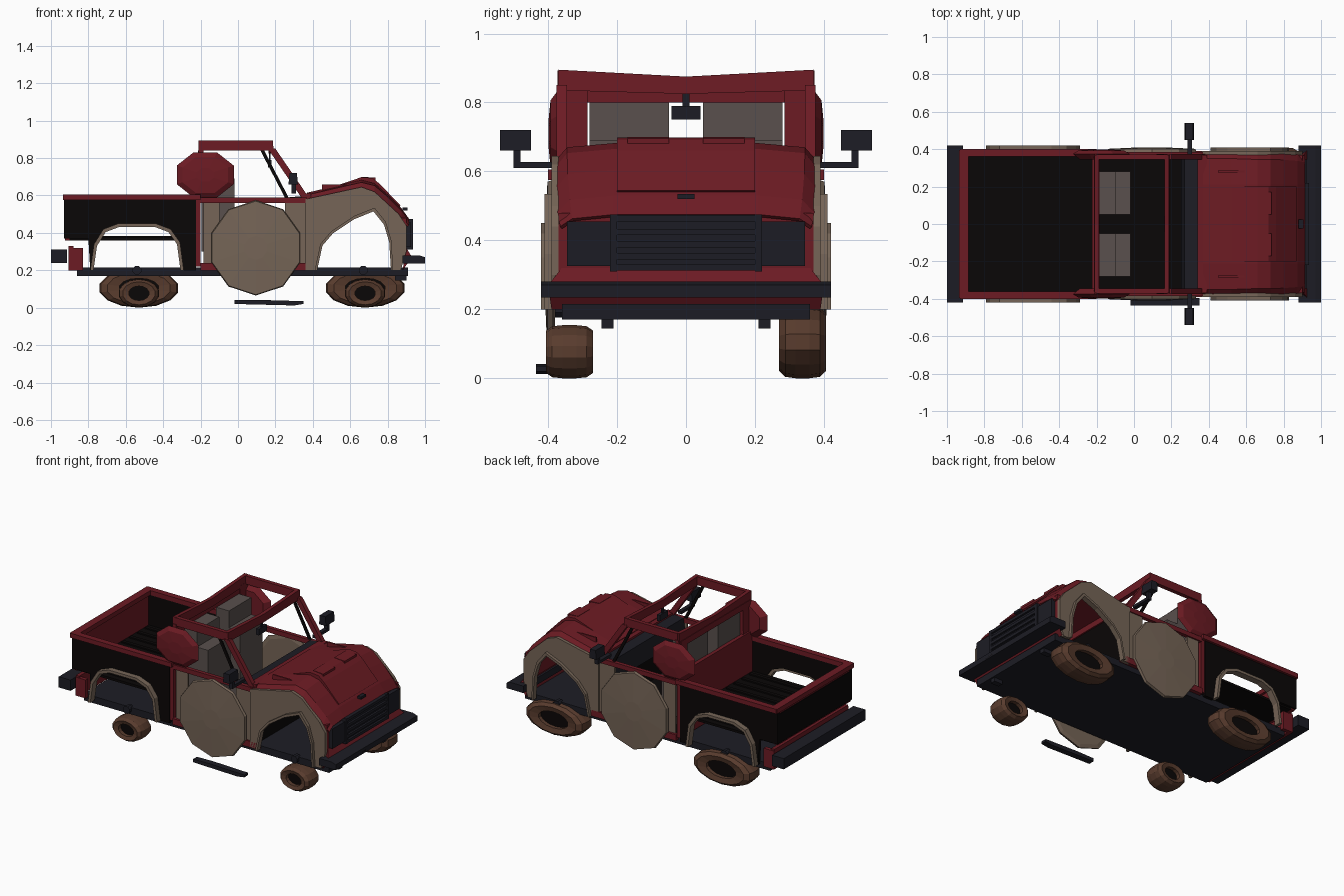
import bpy, bmesh, math

if "Cube" in bpy.data.objects:
    bpy.data.objects.remove(bpy.data.objects["Cube"])

def mat(name, r, g, b):
    m = bpy.data.materials.new(name)
    m.diffuse_color = (r, g, b, 1)
    m.use_nodes = True
    m.node_tree.nodes["Principled BSDF"].inputs["Base Color"].default_value = m.diffuse_color
    return m

RED = mat("red_paint", .15, .011, .017)
BEIGE = mat("beige_panel", .18, .13, .095)
BROWN = mat("brown_rubber", .1, .045, .027)
NAVY = mat("dark_trim", .012, .012, .018)
BLACK = mat("black_panel", .003, .002, .002)
SEAT = mat("seat_cloth", .1, .08, .075)

def mesh(name, verts, faces, m):
    me = bpy.data.meshes.new(name)
    bm = bmesh.new()
    vs = [bm.verts.new(v) for v in verts]
    for f in faces:
        bm.faces.new([vs[i] for i in f])
    bmesh.ops.recalc_face_normals(bm, faces=bm.faces)
    bm.to_mesh(me)
    bm.free()
    ob = bpy.data.objects.new(name, me)
    bpy.context.collection.objects.link(ob)
    me.materials.append(m)
    return ob

def prism(name, pts, y0, y1, m):
    """Extrude an (x, z) outline along y."""
    n = len(pts)
    v = [(x, y, z) for y in (y0, y1) for x, z in pts]
    f = [list(range(n)), list(range(n, 2 * n))]
    f += [(i, (i + 1) % n, n + (i + 1) % n, n + i) for i in range(n)]
    return mesh(name, v, f, m)

def box(name, x0, x1, y0, y1, z0, z1, m):
    return prism(name, [(x0, z0), (x1, z0), (x1, z1), (x0, z1)], y0, y1, m)

def lathe(name, profile, c, ax, az, seg, m, closed=True):
    """Spin a (radius, y) profile round the y axis, squashed to ax by az."""
    n = len(profile)
    v = []
    for s in range(seg):
        a = 2 * math.pi * (s + .5) / seg
        v += [(c[0] + r * ax * math.cos(a), c[1] + y, c[2] + r * az * math.sin(a))
              for r, y in profile]
    f = []
    for s in range(seg):
        t = (s + 1) % seg
        for i in range(n if closed else n - 1):
            j = (i + 1) % n
            f.append((s * n + i, s * n + j, t * n + j, t * n + i))
    if not closed:
        f += [[s * n for s in range(seg)], [s * n + n - 1 for s in range(seg)]]
    return mesh(name, v, f, m)

def strip(name, pts, c, k, y0, y1, m):
    """Arch trim: outline plus a copy shrunk towards c."""
    inner = [(c[0] + (x - c[0]) * k, c[1] + (z - c[1]) * k) for x, z in pts]
    return prism(name, pts + inner[::-1], y0, y1, m)

rear_arch = [(-.79, .2), (-.77, .34), (-.72, .42), (-.64, .45), (-.44, .45),
             (-.36, .42), (-.31, .35), (-.29, .2)]
front_arch = [(.41, .2), (.44, .34), (.5, .41), (.62, .49), (.73, .535),
              (.79, .46), (.82, .36), (.83, .2)]

# chassis slab, bumpers
box("chassis", -.86, .91, -.36, .36, .17, .215, NAVY)
box("rear_bumper", -1, -.915, -.42, .42, .24, .31, NAVY)
prism("front_bumper", [(.88, .235), (1, .235), (1, .27), (.97, .28), (.88, .28)], -.42, .42, NAVY)
# bed floor, ribs and tailgate
box("bed_floor", -.9, -.22, -.37, .37, .36, .375, BLACK)
for i in range(9):
    y = -.32 + i * .08
    box("bed_rib", -.89, -.24, y - .012, y + .012, .373, .383, BLACK)
box("tailgate", -.925, -.9, -.375, .375, .36, .58, RED)
box("tailgate_skin", -.93, -.924, -.37, .37, .37, .56, BLACK)
box("tailgate_sill", -.905, -.88, -.38, .38, .2, .33, RED)
box("tailgate_rail", -.935, -.885, -.395, .395, .575, .605, RED)

# cab rear wall with window opening, front wall, floor
box("cab_rear_wall", -.225, -.2, -.38, .38, .22, .64, RED)
box("rear_header", -.215, -.19, -.36, .36, .8, .84, RED)
box("cab_floor", -.2, .38, -.36, .36, .215, .235, BLACK)
box("firewall", .36, .38, -.36, .36, .22, .6, BLACK)
prism("dashboard", [(.25, .47), (.37, .47), (.38, .6), (.27, .59)], -.36, .36, NAVY)
box("cowl", .34, .39, -.37, .37, .57, .61, RED)

# roof ring: cross beams dip in the middle
for name, x in (("roof_rear_beam", -.2), ("roof_front_beam", .175)):
    sec = [(-.37, .835, .895), (0, .825, .875), (.37, .835, .895)]
    v = [p for y, a, b in sec for p in
         ((x - .012, y, a), (x + .015, y, a), (x + .012, y, b), (x - .012, y, b))]
    f = [(0, 1, 2, 3), (8, 9, 10, 11)]
    f += [(s * 4 + i, s * 4 + (i + 1) % 4, s * 4 + 4 + (i + 1) % 4, s * 4 + 4 + i)
          for s in range(2) for i in range(4)]
    mesh(name, v, f, RED)
box("rear_view_mirror", .16, .18, -.042, .042, .75, .79, NAVY)
box("mirror_stem", .165, .175, -.01, .01, .79, .83, NAVY)

# parts found on both sides
for s in (-1, 1):
    def pr(name, pts, a, b, m):
        return prism(name, pts, s * a, s * b, m)
    def bx(name, x0, x1, a, b, z0, z1, m):
        return box(name, x0, x1, s * a, s * b, z0, z1, m)
    pr("bed_side", [(-.93, .58), (-.93, .37), (-.8, .37), (-.79, .2)] + rear_arch[1:]
       + [(-.225, .2), (-.225, .58)], .365, .385, BLACK)
    bx("bed_rail", -.93, -.2, .36, .4, .575, .605, RED)
    bx("rear_corner", -.905, -.83, .36, .385, .2, .32, RED)
    strip("rear_arch_trim", rear_arch, (-.54, .2), .93, s * .375, s * .42, BEIGE)
    # fender panel and arch trim
    pr("front_fender", [(.36, .2), (.36, .58), (.66, .645), (.73, .62), (.86, .5), (.9, .44),
                        (.9, .3), (.87, .2)] + front_arch[::-1], .37, .39, BEIGE)
    strip("front_arch_trim", front_arch, (.63, .2), .94, s * .375, s * .41, BEIGE)
    bx("rocker_panel", -.2, .42, .365, .39, .2, .24, RED)
    bx("belt_line", -.2, .37, .36, .385, .56, .59, RED)
    bx("door_rear_skin", -.185, -.1, .36, .375, .235, .57, BEIGE)
    bx("door_front_skin", .25, .37, .365, .378, .235, .57, BEIGE)
    bx("roof_rail", -.2, .18, .345, .372, .84, .893, RED)
    pr("windshield_pillar", [(.16, .85), (.2, .85), (.385, .58), (.345, .58)], .345, .375, RED)
    pr("vent_frame", [(.12, .84), (.14, .84), (.27, .59), (.25, .59)], .365, .375, BLACK)
    pr("rear_pillar", [(-.215, .6), (-.185, .6), (-.185, .85), (-.21, .85)], .285, .375, RED)
    # round door and window panels
    lathe("door_disc", [(.9, s * .0), (1, s * .006), (.98, s * .022), (.25, s * .03)],
          (.095, s * .38, .32), .25, .255, 10, BEIGE, False)
    lathe("window_panel", [(.75, -s * .03), (1, 0), (.8, s * .018), (.3, s * .024)],
          (-.175, s * .375, .71), .165, .13, 8, RED, False)
    # seats
    bx("seat_back", -.195, -.1, .05, .28, .3, .8, SEAT)
    bx("seat_cushion", -.12, -.02, .05, .28, .24, .69, SEAT)
    # side mirrors
    bx("mirror_arm", .285, .31, .36, .5, .61, .628, NAVY)
    bx("mirror_post", .285, .31, .48, .5, .61, .67, NAVY)
    prism("side_mirror", [(.27, .66), (.32, .66), (.315, .72), (.275, .72)], s * .45, s * .54, NAVY)
    # headlight panels, bumper slots, hooks, axle knobs
    bx("headlight_panel", .895, .925, .21, .345, .325, .455, NAVY)
    bx("bumper_slot", .995, 1.0, .11, .25, .24, .253, BLACK)
    bx("tow_hook", .84, .9, .21, .245, .145, .175, NAVY)
    pr("hood_vent", [(.66, .69), (.66, .7), (.735, .695), (.735, .68)], .05, .17, RED)
    bx("hood_seam", .45, .66, .275, .285, .63, .66, RED)
    # wheels: larger on the far side
    ax, az = (.215, .105) if s > 0 else (.11, .077)
    for x in (-.53, .68):
        c = (x, s * .338, az)
        lathe("tyre", [(.5, -.06), (.8, -.068), (.96, -.05), (1, -.02), (1, .02), (.96, .05),
                       (.8, .068), (.5, .06)], c, ax, az, 14, BROWN)
        lathe("wheel_hub", [(.5, -.035), (.52, 0), (.5, .035)], c, ax, az, 14, BLACK, False)
        lathe("axle_knob", [(1, -.02), (1, .02)], (x - .01, s * .36, .2), .025, .025, 8, NAVY, False)

# loose step on the near side
prism("side_step", [(-.02, .02), (.3, .012), (.35, .02), (.35, .035), (.1, .042), (-.02, .04)],
      -.435, -.395, NAVY)

# hood: lofted stations (x, centre z, edge z, half width)
st = [(.37, .615, .57, .385), (.52, .65, .6, .385), (.66, .682, .63, .38), (.73, .665, .61, .38),
      (.8, .605, .55, .378), (.875, .53, .48, .372), (.915, .475, .44, .365)]
v = []
for x, zc, ze, w in st:
    v += [(x, -w, ze), (x, -w + .035, zc - .012), (x, -.21, zc), (x, .21, zc),
          (x, w - .035, zc - .012), (x, w, ze)]
f = [(a * 6 + i, a * 6 + i + 1, a * 6 + i + 7, a * 6 + i + 6)
     for a in range(len(st) - 1) for i in range(5)]
hood = mesh("hood", v, f, RED)
mod = hood.modifiers.new("thickness", "SOLIDIFY")
mod.thickness = .012
prism("hood_scoop", [(.52, .65), (.66, .698), (.72, .693), (.76, .66), (.87, .545), (.85, .53), (.7, .66)],
      -.2, .2, RED)

# nose, grille and lower valance
box("nose_panel", .875, .9, -.37, .37, .3, .48, RED)
mesh("valance", [(.9, -.36, .32), (.9, .36, .32), (.93, .4, .27), (.93, -.4, .27),
                 (.88, -.39, .2), (.88, .39, .2)],
     [(0, 1, 2, 3), (3, 2, 5, 4), (0, 1, 5, 4), (0, 3, 4), (1, 2, 5)], RED)
box("grille_back", .9, .922, -.21, .21, .32, .47, NAVY)
for z in (.312, .345, .38, .415, .455):
    box("grille_bar", .91, .935, -.2, .2, z, z + .018, NAVY)
for y in (-.22, .2):
    box("grille_end", .9, .935, y, y + .02, .31, .475, NAVY)
box("hood_latch", .88, .905, -.025, .025, .52, .535, NAVY)
